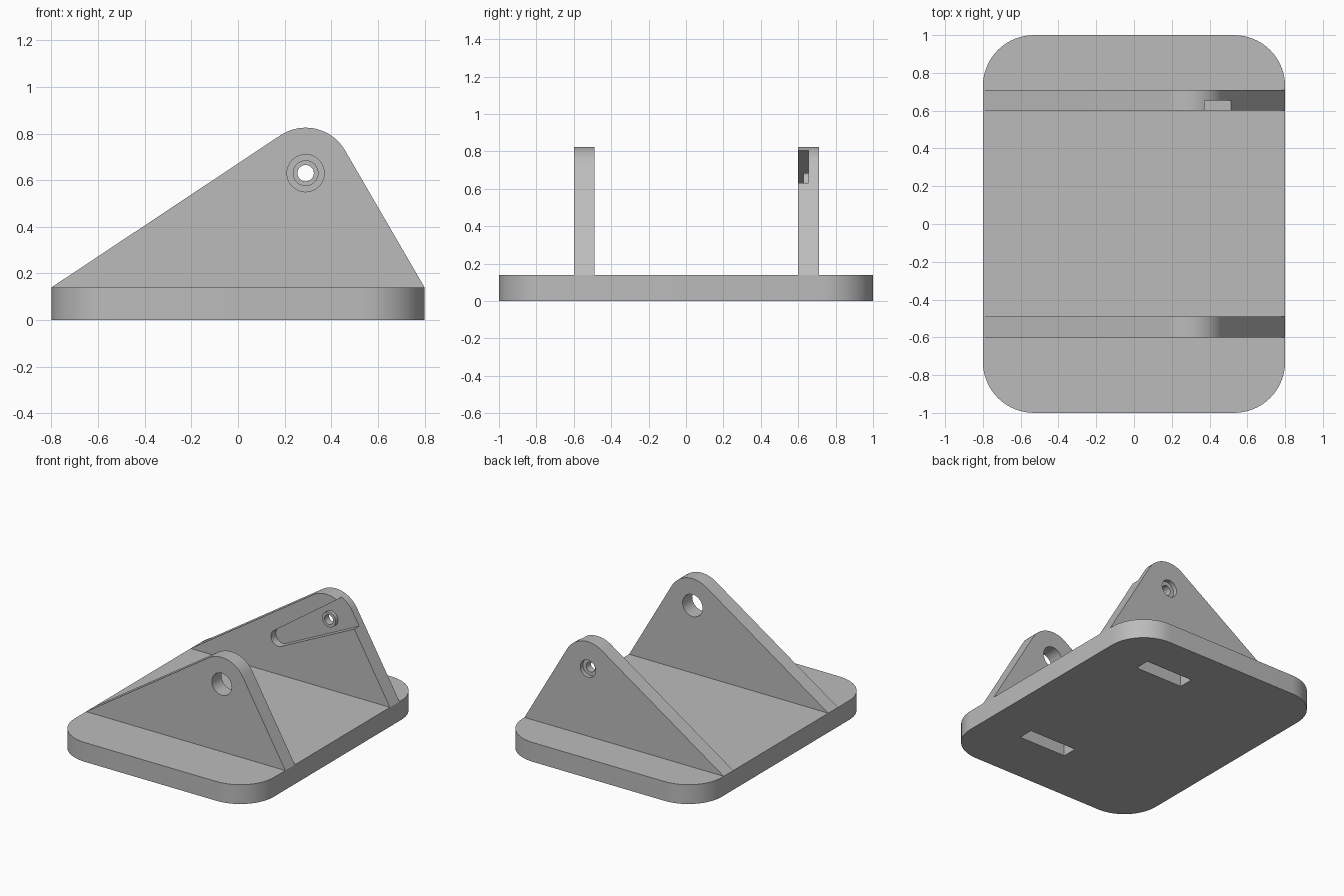
import bpy, bmesh
from math import sin, cos, pi, atan2, asin, hypot, radians
from mathutils import Vector

if "Cube" in bpy.data.objects:
    bpy.data.objects.remove(bpy.data.objects["Cube"])

grey = bpy.data.materials.new("light grey")
grey.use_nodes = True
grey.diffuse_color = (0.5, 0.5, 0.5, 1)
grey.node_tree.nodes["Principled BSDF"].inputs["Base Color"].default_value = grey.diffuse_color


def arc(cx, cy, r, start, end, steps):
    return [(cx + r * cos(start + (end - start) * i / steps),
             cy + r * sin(start + (end - start) * i / steps)) for i in range(steps + 1)]


def circle(cx, cy, r):
    return arc(cx, cy, r, 0, 2 * pi, 48)[:-1]


def prism(name, profile, low, high, axis):
    """Extrude a profile along z (profile in x, y) or along y (profile in x, z)."""
    place = (lambda a, b: Vector((a, b, low))) if axis == "z" else (lambda a, b: Vector((a, low, b)))
    step = Vector((0, 0, high - low)) if axis == "z" else Vector((0, high - low, 0))
    bm = bmesh.new()
    face = bm.faces.new([bm.verts.new(place(a, b)) for a, b in profile])
    new = bmesh.ops.extrude_face_region(bm, geom=[face])["geom"]
    bmesh.ops.translate(bm, vec=step, verts=[v for v in new if isinstance(v, bmesh.types.BMVert)])
    bmesh.ops.recalc_face_normals(bm, faces=bm.faces)
    mesh = bpy.data.meshes.new(name)
    bm.to_mesh(mesh)
    bm.free()
    mesh.materials.append(grey)
    obj = bpy.data.objects.new(name, mesh)
    bpy.context.collection.objects.link(obj)
    return obj


def select(obj):
    bpy.ops.object.select_all(action="DESELECT")
    obj.select_set(True)
    bpy.context.view_layer.objects.active = obj


def cut(obj, profile, low, high, axis):
    cutter = prism("cutter", profile, low, high, axis)
    cutter.hide_render = True
    mod = obj.modifiers.new("cut", "BOOLEAN")
    mod.operation, mod.solver, mod.object = "DIFFERENCE", "EXACT", cutter
    select(obj)
    bpy.ops.object.modifier_apply(modifier=mod.name)
    bpy.data.objects.remove(cutter)


def smooth(obj):
    select(obj)
    bpy.ops.object.shade_smooth_by_angle(angle=radians(30))


HALF_X, HALF_Y, BASE_TOP, CORNER = 0.8, 1.0, 0.14, 0.27
PIN_X, PIN_Z, TOP_R = 0.29, 0.63, 0.195
FRONT, BACK = (-0.6, -0.49), (0.6, 0.71)
SLOT_FLOOR = 0.655

# Base plate with rounded corners
outline = []
for k, (sx, sy) in enumerate([(1, 1), (-1, 1), (-1, -1), (1, -1)]):
    outline += arc(sx * (HALF_X - CORNER), sy * (HALF_Y - CORNER), CORNER,
                   k * pi / 2, (k + 1) * pi / 2, 14)
base = prism("base_plate", outline, 0, BASE_TOP, "z")

# Slots in the base under the two uprights
for y0, y1 in (FRONT, BACK):
    x0, x1 = PIN_X - 0.19, PIN_X + 0.19
    cut(base, [(x0, y0), (x1, y0), (x1, y1), (x0, y1)], -0.1, BASE_TOP + 0.1, "z")


# Triangular uprights with a rounded top, sides tangent to the top arc
def side_angle(foot_x):
    dx, dz = abs(PIN_X - foot_x), PIN_Z - BASE_TOP
    return atan2(dz, dx) + asin(TOP_R / hypot(dx, dz))


start, end = pi / 2 - side_angle(HALF_X), pi / 2 + side_angle(-HALF_X)
upright = ([(-HALF_X, BASE_TOP), (HALF_X, BASE_TOP)]
           + arc(PIN_X, PIN_Z, TOP_R, start, end, 24))
front = prism("front_upright", upright, *FRONT, "y")
back = prism("back_upright", upright, *BACK, "y")

# Bearing hole in the front upright
cut(front, circle(PIN_X, PIN_Z, 0.08), FRONT[0] - 0.1, FRONT[1] + 0.1, "y")

# Tapered arm recess on the inner face of the back upright, open at the steep edge
tilt, tip_r, taper, length = radians(30.5), 0.058, 0.083, 1.0
tip_x, tip_z = PIN_X - 0.45 * cos(tilt), PIN_Z - 0.45 * sin(tilt)
far_x, far_z = tip_x + length * cos(tilt), tip_z + length * sin(tilt)
far_r = tip_r + taper * length
lean = asin(taper)
up, down = tilt + pi / 2 + lean, tilt + 3 * pi / 2 - lean
recess = arc(tip_x, tip_z, tip_r, up, down, 20)
recess += [(far_x + far_r * cos(a), far_z + far_r * sin(a)) for a in (down, up)]
cut(back, recess, BACK[0] - 0.05, SLOT_FLOOR, "y")

# Screw hole with a counterbore on the outer face
cut(back, circle(PIN_X, PIN_Z, 0.035), BACK[0] - 0.1, BACK[1] + 0.1, "y")
cut(back, circle(PIN_X, PIN_Z, 0.062), BACK[1] - 0.03, BACK[1] + 0.1, "y")

# Raised ring round the screw hole inside the recess
ring = prism("hub_ring", circle(PIN_X, PIN_Z, 0.055), SLOT_FLOOR - 0.027, SLOT_FLOOR, "y")
cut(ring, circle(PIN_X, PIN_Z, 0.035), BACK[0], BACK[1], "y")

for part in (base, front, back, ring):
    smooth(part)
